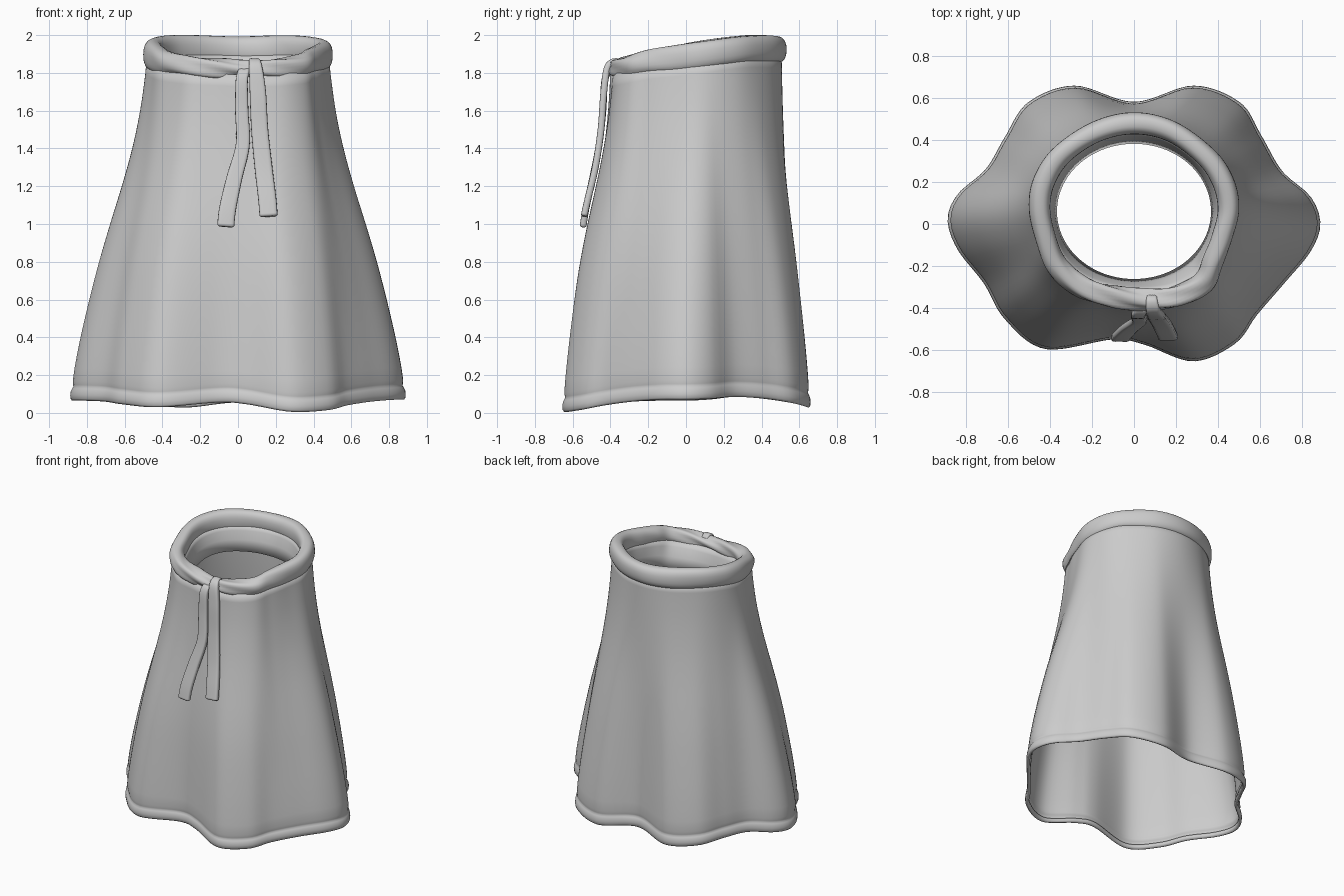
import bpy, bmesh, math
from mathutils import Vector

if "Cube" in bpy.data.objects:
    bpy.data.objects.remove(bpy.data.objects["Cube"])

N = 144
CY = 0.05  # y of the axis used for polar resampling

# hem outline (x, y, z), counter-clockwise from +x
HEM = [(.882, 0, .07), (.835, .13, .075), (.70, .25, .085), (.60, .42, .075), (.50, .575, .05),
       (.28, .653, .028), (0, .575, .055), (-.28, .653, .028), (-.50, .575, .05), (-.61, .41, .075),
       (-.70, .26, .085), (-.835, .14, .072), (-.882, .02, .065), (-.835, -.12, .065), (-.71, -.28, .06),
       (-.61, -.45, .045), (-.42, -.59, .03), (-.10, -.543, .055), (.05, -.568, .045), (.28, -.648, .006),
       (.48, -.563, .015), (.58, -.43, .04), (.71, -.28, .06), (.835, -.13, .07)]
# waistband centre line (x, y, z, half height)
BAND = [(.45, .07, 1.89, .075), (.425, .2, 1.91, .075), (.345, .32, 1.925, .07), (.18, .44, 1.925, .072),
        (0, .48, 1.923, .072), (-.18, .44, 1.925, .072), (-.345, .33, 1.925, .075), (-.43, .2, 1.915, .075),
        (-.45, .07, 1.895, .075), (-.42, -.07, 1.87, .07), (-.365, -.2, 1.85, .06), (-.25, -.3, 1.835, .055),
        (-.1, -.345, 1.825, .05), (.06, -.36, 1.82, .042), (.2, -.345, 1.825, .05),
        (.33, -.28, 1.84, .058), (.375, -.18, 1.86, .065), (.42, -.06, 1.875, .07)]


def spline(pts, per, closed):
    """Catmull-Rom samples through points of any dimension."""
    n, out = len(pts), []
    get = (lambda i: pts[i % n]) if closed else (lambda i: pts[max(0, min(n - 1, i))])
    for i in range(n if closed else n - 1):
        a, b, c, d = (get(i + k) for k in (-1, 0, 1, 2))
        for s in range(per):
            t = s / per
            out.append([.5 * (2 * q + (r - p) * t + (2 * p - 5 * q + 4 * r - w) * t * t
                              + (3 * q - p - 3 * r + w) * t ** 3) for p, q, r, w in zip(a, b, c, d)])
    if not closed:
        out.append(list(pts[-1]))
    return out


def polar(pts):
    """Resample a closed outline at N equal angles."""
    tau = 2 * math.pi
    dense = sorted((math.atan2(p[1] - CY, p[0]) % tau, p) for p in spline(pts, 24, True))
    dense = [(dense[-1][0] - tau, dense[-1][1])] + dense + [(dense[0][0] + tau, dense[0][1])]
    out, j = [], 0
    for i in range(N):
        a = tau * i / N
        while dense[j + 1][0] < a:
            j += 1
        f = (a - dense[j][0]) / max(1e-9, dense[j + 1][0] - dense[j][0])
        out.append([u + (v - u) * f for u, v in zip(dense[j][1], dense[j + 1][1])])
    return out


def loft(name, rings, close_u=False, caps=False):
    """Skin a list of closed rings into one smooth object."""
    bm = bmesh.new()
    vs = [[bm.verts.new(p) for p in r] for r in rings]
    m, n = len(vs), len(vs[0])
    for i in range(m if close_u else m - 1):
        for k in range(n):
            a, b = vs[i], vs[(i + 1) % m]
            bm.faces.new((a[k], a[(k + 1) % n], b[(k + 1) % n], b[k]))
    if caps:
        bm.faces.new(vs[0][::-1])
        bm.faces.new(vs[-1])
    bmesh.ops.recalc_face_normals(bm, faces=bm.faces)
    me = bpy.data.meshes.new(name)
    bm.to_mesh(me)
    bm.free()
    me.polygons.foreach_set("use_smooth", [True] * len(me.polygons))
    ob = bpy.data.objects.new(name, me)
    bpy.context.collection.objects.link(ob)
    return ob


def thicken(ob, t):
    m = ob.modifiers.new("thickness", 'SOLIDIFY')
    m.thickness, m.offset = t, -1


hem, band = polar(HEM), polar(BAND)

# skirt body: lobed hem blending up to the plain waist outline
FLARE = [(0, 1), (.06, .99), (.18, .89), (.3, .765), (.41, .64), (.52, .495), (.63, .34),
         (.74, .2), (.86, .085), (1, 0)]


def flare(s):
    for (a, u), (b, v) in zip(FLARE, FLARE[1:]):
        if s <= b:
            f = (s - a) / (b - a)
            return u + (v - u) * f
    return 0


# rounded hem roll: inner lip, bulge, stitched groove
HEM_ROLL = [(.03, -.02), (.012, -.02), (.002, -.012), (.0, -.002), (.01, .006), (.03, .008),
            (.05, .006), (.064, .0), (.074, -.006), (.084, -.004), (.105, 0)]
levels = [(h / 1.8, o) for h, o in HEM_ROLL] + [(.06 + .94 * (i + 1) / 26, 0) for i in range(26)]
rings = []
for s, off in levels:
    ring = []
    w = sum(flare(max(0, min(1, s + d))) for d in (-.04, -.02, 0, .02, .04)) / 5
    for i in range(N):
        a = 2 * math.pi * i / N
        h, b = hem[i], band[i]
        x, y = b[0] * 1.07, CY + (b[1] - CY) * 1.06
        front = max(0, -math.sin(a))
        gather = .006 * math.sin(11 * a) * front * max(0, s - .6) / .4
        belly = .022 * front ** 2 * math.sin(math.pi * s) ** 2 + .012 * front ** 2 * s
        o = off + gather + belly
        ring.append((x + (h[0] - x) * w + o * math.cos(a), y + (h[1] - y) * w + o * math.sin(a),
                     h[2] + (b[2] - .03 - h[2]) * s))
    rings.append(ring)
thicken(loft("skirt_body", rings), .006)

# padded waistband, pinched and creased near the tie
rings = []
for i in range(N):
    a = 2 * math.pi * i / N
    x, y, z, h = band[i]
    front = max(0, -math.sin(a)) ** 2
    ring = []
    for k in range(24):
        p = 2 * math.pi * k / 24
        c, s = math.cos(p), math.sin(p)
        r = 1 + .14 * front * math.sin(4 * p + 7 * a) + .03 * math.sin(2 * p + 5 * a)
        u = .051 * math.copysign(abs(c) ** .8, c) * r
        ring.append((x + u * math.cos(a), y + u * math.sin(a),
                     z + h * math.copysign(abs(s) ** .85, s) * r))
    rings.append(ring)
loft("waistband", rings, close_u=True)

# inner facing below the waistband, easing from the band outline to an oval
rings = []
for f, d in ((0, .02), (.35, .06), (.7, .12), (1, .2)):
    ring = []
    for i in range(N):
        a = 2 * math.pi * i / N
        b = band[i]
        p0 = Vector((b[0] * .92, .06 + (b[1] - .06) * .92, 0))
        p1 = Vector((.375 * math.cos(a), .06 + .33 * math.sin(a), 0))
        p = p0.lerp(p1, f)
        ring.append((p.x, p.y, b[2] - d))
    rings.append(ring)
thicken(loft("waist_facing", rings), -.008)


def tie(name, path):
    """Flat soft strip; path points are (x, y, z, half width)."""
    pts, rings = spline(path, 8, False), []
    pos = [Vector(p[:3]) for p in pts]
    for i, p in enumerate(pts):
        t = (pos[min(i + 1, len(pos) - 1)] - pos[max(i - 1, 0)]).normalized()
        n = t.cross(Vector((1, 0, 0))).normalized()
        side = n.cross(t).normalized()
        end = .55 if i in (0, len(pts) - 1) else 1
        ring = []
        for k in range(16):
            q = 2 * math.pi * k / 16
            c, s = math.cos(q), math.sin(q)
            u = p[3] * math.copysign(abs(c) ** .6, c) * (.5 + end / 2)
            v = .017 * math.copysign(abs(s) ** .6, s) * end * (1 + .25 * abs(c))
            ring.append(pos[i] + side * u + n * v)
        rings.append(ring)
    loft(name, rings, caps=True)


# two hanging tie ends looped over the band
tie("tie_left", [(.04, -.36, 1.80, .025), (.035, -.40, 1.81, .03), (.02, -.43, 1.76, .032),
                 (.02, -.44, 1.6, .035), (.025, -.46, 1.42, .037), (-.02, -.495, 1.24, .042),
                 (-.055, -.53, 1.08, .045), (-.065, -.545, .985, .045)])
tie("tie_right", [(.085, -.345, 1.83, .025), (.085, -.37, 1.86, .028),
                  (.093, -.415, 1.83, .035), (.105, -.435, 1.7, .043), (.115, -.45, 1.5, .045),
                  (.135, -.48, 1.3, .047), (.155, -.52, 1.13, .048), (.162, -.54, 1.04, .048)])
